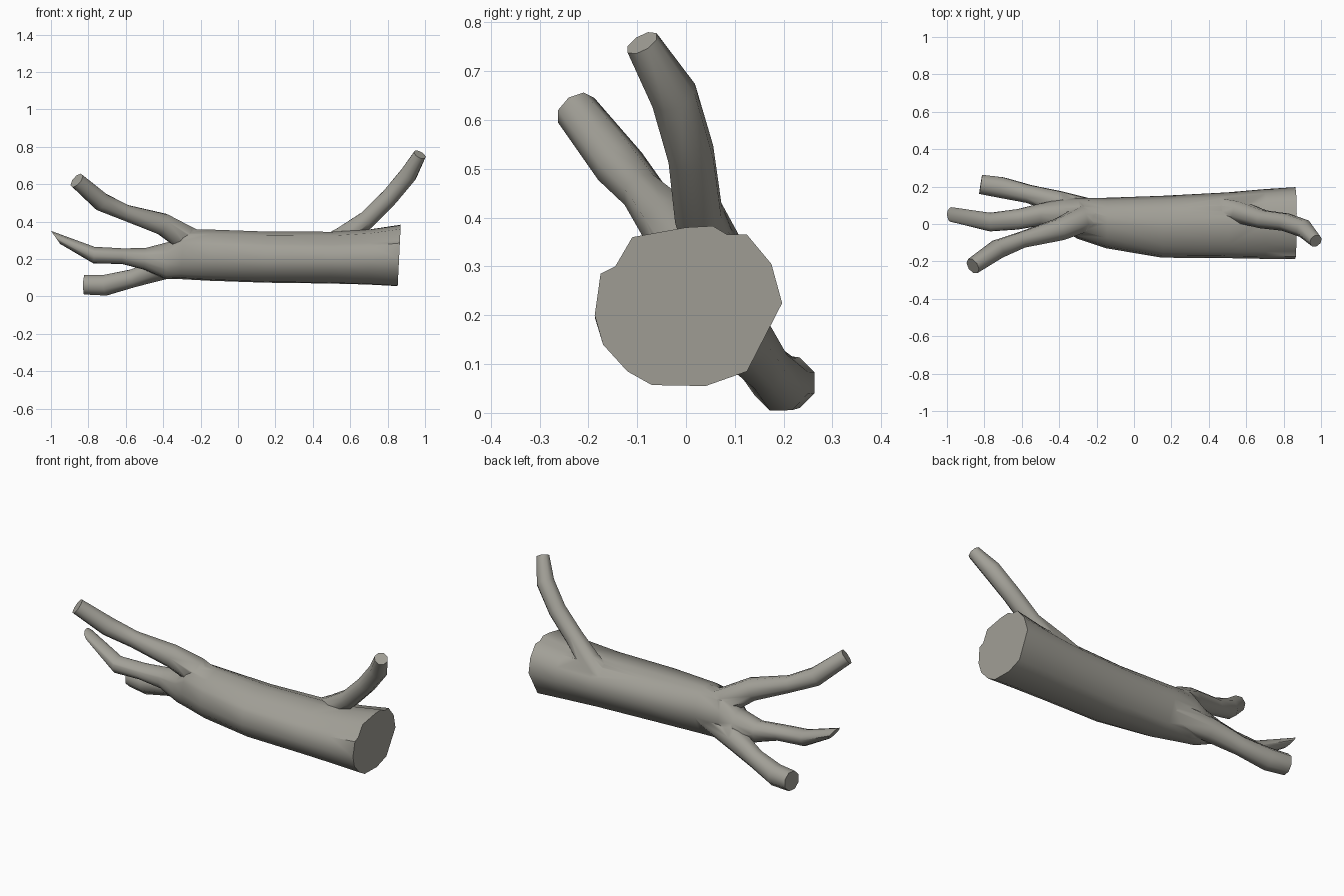
import bpy, bmesh, math
from mathutils import Vector

if "Cube" in bpy.data.objects:
    bpy.data.objects.remove(bpy.data.objects["Cube"])

bark = bpy.data.materials.new("grey bark")
bark.use_nodes = True
colour = (0.36, 0.35, 0.31, 1)
bark.diffuse_color = colour
bark.node_tree.nodes["Principled BSDF"].inputs["Base Color"].default_value = colour


def make_object(name, rings):
    """Skin a list of matching point rings and cap both ends."""
    bm = bmesh.new()
    loops = [[bm.verts.new(p) for p in ring] for ring in rings]
    n = len(loops[0])
    for a, b in zip(loops, loops[1:]):
        for i in range(n):
            j = (i + 1) % n
            bm.faces.new((a[i], a[j], b[j], b[i]))
    bm.faces.new(loops[0])
    bm.faces.new(loops[-1])
    bmesh.ops.recalc_face_normals(bm, faces=bm.faces)
    mesh = bpy.data.meshes.new(name)
    bm.to_mesh(mesh)
    bm.free()
    mesh.materials.append(bark)
    obj = bpy.data.objects.new(name, mesh)
    bpy.context.collection.objects.link(obj)
    return obj


def branch(name, path, sides=8):
    """Tube through (x, y, z, radius) points, mitred at the bends."""
    pts = [Vector(p[:3]) for p in path]
    rings = []
    for i, p in enumerate(pts):
        d = (pts[min(i + 1, len(pts) - 1)] - pts[max(i - 1, 0)]).normalized()
        u = d.cross(Vector((0, 1, 0))).normalized()
        v = d.cross(u)
        ring = []
        for k in range(sides):
            a = math.tau * (k + 0.5) / sides
            ring.append(p + path[i][3] * (u * math.cos(a) + v * math.sin(a)))
        rings.append(ring)
    return make_object(name, rings)


# Trunk: the sawn outline, easing to an oval and running on into a limb
outline = [(-.11, .36), (0, .38), (.055, .383), (.085, .365), (.125, .365),
           (.175, .305), (.197, .225), (.125, .085), (.04, .055), (-.07, .057),
           (-.12, .085), (-.17, .14), (-.187, .2), (-.175, .285), (-.145, .3)]
sections = [  # x, centre y, centre z, half width, half height
    (.862, .005, .22, .19, .165), (.7, 0, .212, .185, .149),
    (.5, -.007, .208, .175, .14), (.15, -.015, .21, .165, .138),
    (-.15, .005, .22, .135, .138), (-.3, .03, .225, .11, .135),
    (-.38, .05, .19, .085, .1), (-.5, .05, .2, .06, .058),
    (-.62, .025, .215, .055, .042), (-.77, .01, .22, .05, .045),
    (-.975, .05, .315, .04, .035)]
rings = []
for i, (x, cy, cz, ry, rz) in enumerate(sections):
    ease = min(1, i / 5)
    tilt = -.7 if i == len(sections) - 1 else .05
    ring = []
    for y, z in outline:
        s, t = (y - .005) / .19, (z - .22) / .165
        pull = 1 + (1 / math.hypot(s, t) - 1) * ease
        ring.append((x + tilt * t * pull * rz, cy + s * pull * ry, cz + t * pull * rz))
    rings.append(ring)
trunk = make_object("trunk", rings)

# Limbs that grow out of the trunk
limbs = [
    branch("upper_limb", [(-.15, .04, .26, .06), (-.28, .025, .31, .075),
                          (-.4, -.03, .385, .063), (-.6, -.085, .447, .046),
                          (-.73, -.135, .505, .053), (-.862, -.225, .62, .045)]),
    branch("lower_limb", [(-.2, .06, .2, .07), (-.4, .115, .15, .065),
                          (-.56, .16, .097, .052), (-.71, .195, .06, .06),
                          (-.82, .212, .062, .056)]),
    branch("rear_branch", [(.42, .09, .24, .06), (.56, .065, .315, .062),
                           (.69, .025, .41, .052), (.81, .01, .53, .05),
                           (.91, -.025, .65, .05), (.972, -.09, .758, .036)]),
]

# Fuse the limbs into one continuous surface
bpy.context.view_layer.objects.active = trunk
trunk.select_set(True)
for limb in limbs:
    mod = trunk.modifiers.new("join", "BOOLEAN")
    mod.operation = "UNION"
    mod.solver = "EXACT"
    mod.object = limb
    bpy.ops.object.modifier_apply(modifier=mod.name)
    bpy.data.objects.remove(limb)
trunk.name = "fallen_log"
bpy.ops.object.shade_smooth_by_angle(angle=math.radians(50))
